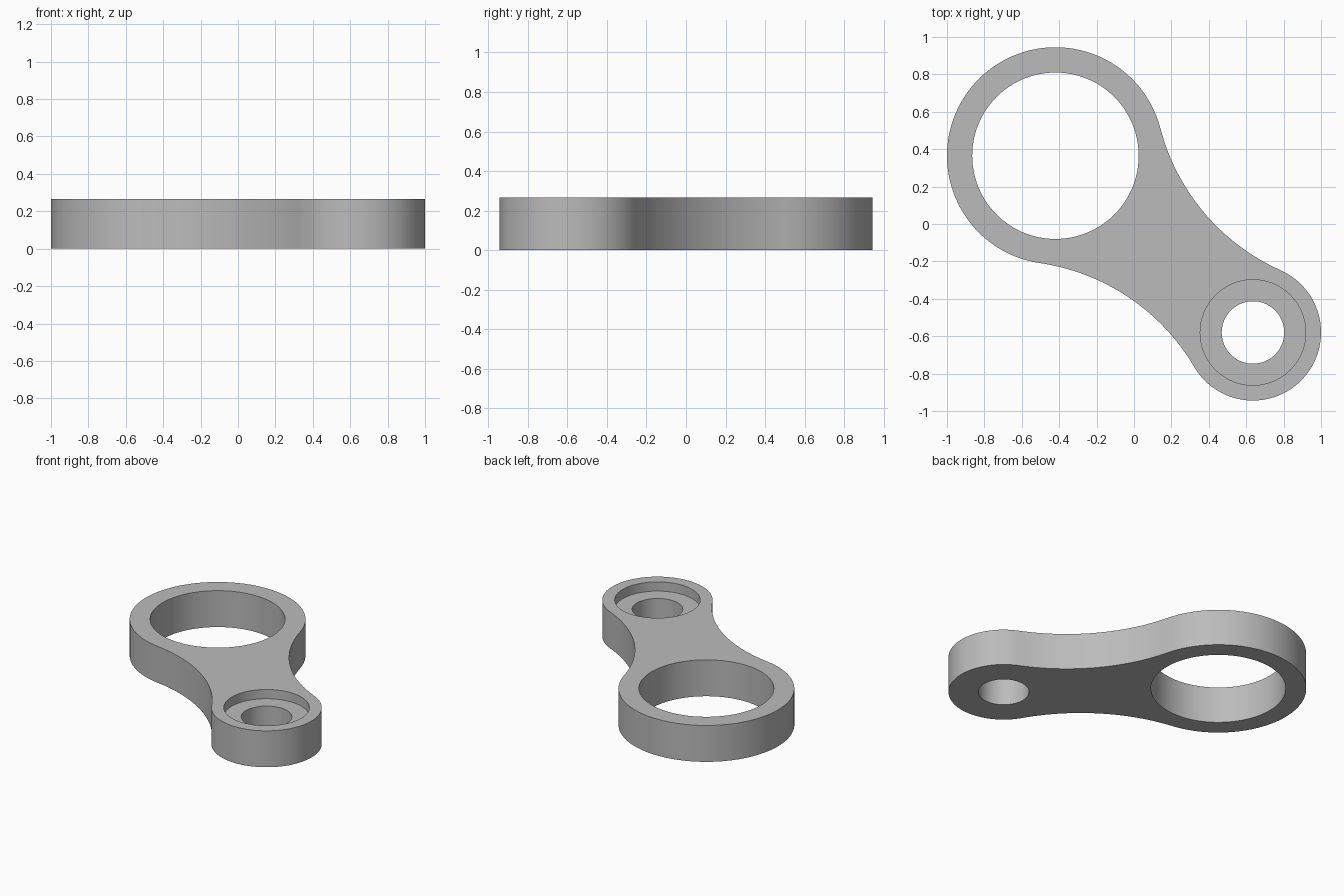
import bpy, bmesh
from math import atan2, cos, sin, pi, radians
from mathutils import Vector

cube = bpy.data.objects.get("Cube")
if cube:
    bpy.data.objects.remove(cube, do_unlink=True)

HEIGHT, BORE_DEPTH = 0.265, 0.067
big, big_r = Vector((-0.42, 0.365)), 0.58
small, small_r = Vector((0.636, -0.58)), 0.364
waist_r = 1.15

grey = bpy.data.materials.new("plain grey")
grey.use_nodes = True
colour = (0.5, 0.5, 0.5, 1)
grey.diffuse_color = colour
grey.node_tree.nodes["Principled BSDF"].inputs["Base Color"].default_value = colour


def arc(centre, radius, start, sweep, steps):
    """Points along an arc, without its last point."""
    return [centre + radius * Vector((cos(start + sweep * i / steps),
                                      sin(start + sweep * i / steps)))
            for i in range(steps)]


def angle(a, b):
    d = b - a
    return atan2(d.y, d.x)


def prism(name, points, bottom, top):
    bm = bmesh.new()
    face = bm.faces.new([bm.verts.new((p.x, p.y, bottom)) for p in points])
    side = bmesh.ops.extrude_face_region(bm, geom=[face])["geom"]
    verts = [v for v in side if isinstance(v, bmesh.types.BMVert)]
    bmesh.ops.translate(bm, verts=verts, vec=(0, 0, top - bottom))
    bmesh.ops.recalc_face_normals(bm, faces=bm.faces[:])
    mesh = bpy.data.meshes.new(name)
    bm.to_mesh(mesh)
    bm.free()
    mesh.materials.append(grey)
    obj = bpy.data.objects.new(name, mesh)
    bpy.context.collection.objects.link(obj)
    return obj


# Centres of the two waist arcs, each touching both end circles
span = small - big
d = span.length
axis = span / d
normal = Vector((-axis.y, axis.x))
a, b = big_r + waist_r, small_r + waist_r
along = (a * a - b * b + d * d) / (2 * d)
off = (a * a - along * along) ** 0.5
upper = big + axis * along + normal * off
lower = big + axis * along - normal * off

# Outline, counter-clockwise: big end, lower waist, small end, upper waist
turn = 2 * pi
outline = []
for centre, radius, first, last, ccw, steps in (
        (big, big_r, angle(big, upper), angle(big, lower), True, 96),
        (lower, waist_r, angle(lower, big), angle(lower, small), False, 32),
        (small, small_r, angle(small, lower), angle(small, upper), True, 64),
        (upper, waist_r, angle(upper, small), angle(upper, big), False, 32)):
    sweep = (last - first) % turn
    outline += arc(centre, radius, first, sweep if ccw else sweep - turn, steps)

link = prism("link_plate", outline, 0, HEIGHT)

# Through holes and the counterbore at the small end
for name, centre, radius, bottom in (
        ("large_hole_cutter", big, 0.445, -0.1),
        ("small_hole_cutter", small, 0.167, -0.1),
        ("counterbore_cutter", small, 0.282, HEIGHT - BORE_DEPTH)):
    cutter = prism(name, arc(centre, radius, 0, turn, 96), bottom, HEIGHT + 0.1)
    cutter.hide_render = True
    cut = link.modifiers.new(name, "BOOLEAN")
    cut.operation, cut.solver, cut.object = "DIFFERENCE", "EXACT", cutter
    bpy.context.view_layer.objects.active = link
    bpy.ops.object.modifier_apply(modifier=cut.name)
    bpy.data.objects.remove(cutter, do_unlink=True)

# Smooth walls with crisp rims
bpy.ops.object.select_all(action="DESELECT")
link.select_set(True)
bpy.context.view_layer.objects.active = link
bpy.ops.object.shade_smooth_by_angle(angle=radians(30))
